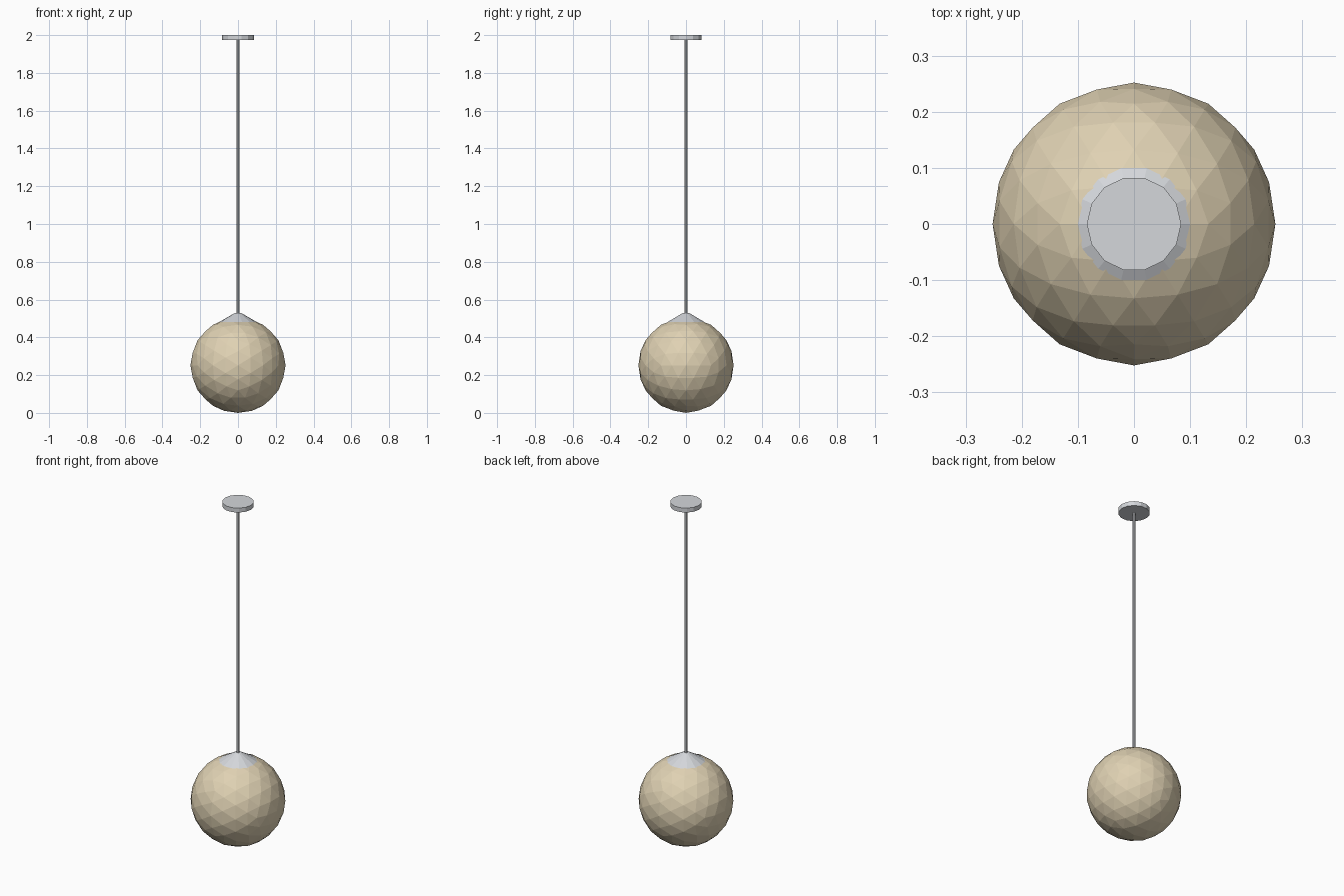
import bpy, bmesh, math
from mathutils import Matrix

cube = bpy.data.objects.get("Cube")
if cube:
    bpy.data.objects.remove(cube, do_unlink=True)


def material(name, rgb):
    m = bpy.data.materials.new(name)
    m.use_nodes = True
    m.diffuse_color = (*rgb, 1)
    m.node_tree.nodes["Principled BSDF"].inputs["Base Color"].default_value = (*rgb, 1)
    return m


def finish(name, bm, mat):
    mesh = bpy.data.meshes.new(name)
    bm.to_mesh(mesh)
    bm.free()
    mesh.materials.append(mat)
    obj = bpy.data.objects.new(name, mesh)
    bpy.context.collection.objects.link(obj)
    return obj


def frustum(name, z0, z1, r0, r1, sides, mat):
    """Flat-sided cylinder or cone between two heights."""
    bm = bmesh.new()
    bmesh.ops.create_cone(bm, cap_ends=True, segments=sides, radius1=r0, radius2=r1,
                          depth=z1 - z0, matrix=Matrix.Translation((0, 0, (z0 + z1) / 2)))
    # Turn so a corner points along +x
    bmesh.ops.rotate(bm, verts=bm.verts, matrix=Matrix.Rotation(math.pi / 2, 3, 'Z'))
    return finish(name, bm, mat)


metal = material("pale grey metal", (0.66, 0.68, 0.71))
glass = material("warm cream", (0.74, 0.64, 0.45))

# Faceted globe, tilted so an edge midpoint sits at the top
RADIUS = 0.252
tilt = math.atan(2 / (1 + math.sqrt(5)))
bm = bmesh.new()
bmesh.ops.create_icosphere(bm, subdivisions=3, radius=RADIUS)
bmesh.ops.transform(bm, verts=bm.verts, matrix=Matrix.Translation((0, 0, RADIUS))
                    @ Matrix.Rotation(-tilt, 4, 'Y'))
finish("globe_shade", bm, glass)

# Fitting above the globe, hanging rod and ceiling plate
frustum("globe_cap", 0.48, 0.53, 0.102, 0.015, 14, metal)
frustum("hanging_rod", 0.51, 1.98, 0.008, 0.008, 8, metal)
frustum("ceiling_plate", 1.974, 2.0, 0.084, 0.084, 14, metal)
